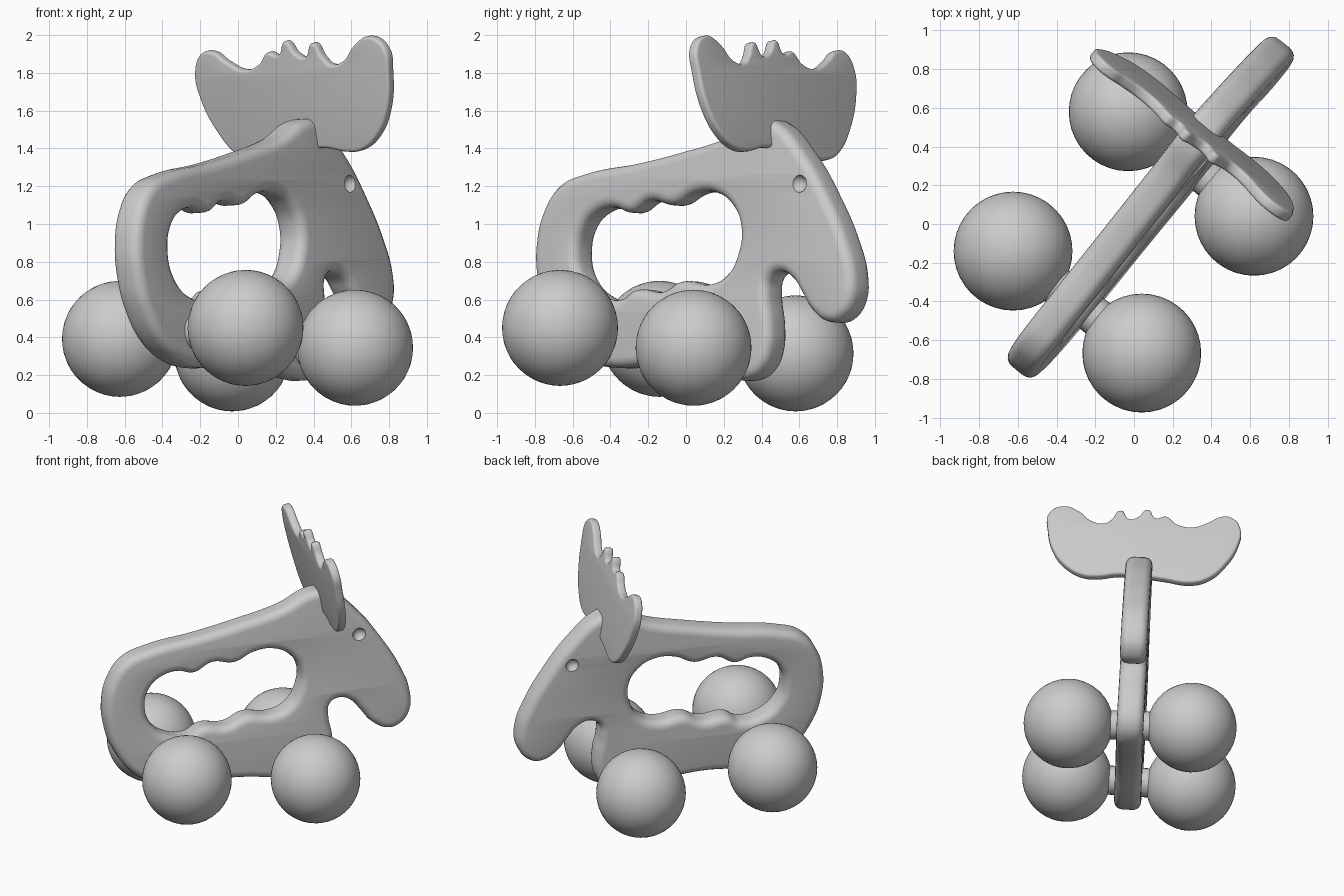
import bpy, bmesh, math
from mathutils import Vector, Matrix

if "Cube" in bpy.data.objects:
    bpy.data.objects.remove(bpy.data.objects["Cube"])

# Toy frame: U runs along the body, N points to its right side
A = math.radians(51)
U = Vector((math.cos(A), math.sin(A), 0))
N = Vector((math.sin(A), -math.cos(A), 0))
Z = Vector((0, 0, 1))


def frame(x, y, origin):
    m = Matrix((x, y, x.cross(y))).transposed().to_4x4()
    m.translation = origin
    return m


def select(ob):
    bpy.ops.object.select_all(action='DESELECT')
    ob.select_set(True)
    bpy.context.view_layer.objects.active = ob


def smooth(ob, angle=40):
    select(ob)
    bpy.ops.object.shade_smooth_by_angle(angle=math.radians(angle))


def plate(name, loops, half, bevel, matrix):
    """Rounded plate from closed smooth outlines (later loops are holes)."""
    cu = bpy.data.curves.new(name, 'CURVE')
    cu.dimensions, cu.fill_mode = '2D', 'BOTH'
    cu.resolution_u, cu.bevel_resolution = 6, 3
    cu.extrude, cu.bevel_depth, cu.offset = half - bevel, bevel, -bevel
    for pts in loops:
        s = cu.splines.new('BEZIER')
        s.bezier_points.add(len(pts) - 1)
        s.use_cyclic_u = True
        for bp, (x, y) in zip(s.bezier_points, pts):
            bp.co = (x, y, 0)
            bp.handle_left_type = bp.handle_right_type = 'AUTO'
    ob = bpy.data.objects.new(name, cu)
    bpy.context.collection.objects.link(ob)
    ob.matrix_world = matrix
    select(ob)
    bpy.ops.object.convert(target='MESH')
    ob = bpy.context.object
    bm = bmesh.new()
    bm.from_mesh(ob.data)
    bmesh.ops.remove_doubles(bm, verts=bm.verts, dist=0.0005)
    bmesh.ops.recalc_face_normals(bm, faces=bm.faces)
    bm.to_mesh(ob.data)
    bm.free()
    return ob


# Body with head, front leg and finger-grip hole
outline = [(.53, 1.555), (.64, 1.54), (.83, 1.38), (1.02, 1.13), (1.14, .92),
           (1.205, .74), (1.2, .59), (1.13, .5), (1.04, .48), (.93, .54),
           (.85, .64), (.79, .71), (.7, .745), (.635, .71), (.625, .62),
           (.65, .48), (.65, .34), (.6, .23), (.5, .175), (.38, .18),
           (.15, .225), (-.1, .25), (-.45, .24), (-.6, .27), (-.76, .36),
           (-.89, .53), (-.955, .72), (-.965, .9), (-.92, 1.07), (-.82, 1.2),
           (-.65, 1.265), (-.3, 1.32), (0, 1.38), (.3, 1.455)]
hole = [(-.68, .85), (-.65, .98), (-.56, 1.06), (-.45, 1.085), (-.33, 1.06),
        (-.2, 1.12), (-.04, 1.1), (.1, 1.16), (.24, 1.165), (.36, 1.1),
        (.425, .98), (.41, .84), (.34, .73), (.22, .68), (.03, .695),
        (-.1, .64), (-.28, .65), (-.38, .6), (-.52, .62), (-.64, .72)]
ROLL = 0.05
up = (Z * math.cos(ROLL) - N * math.sin(ROLL)).normalized()
body_m = frame(U, up, N * 0.05)
body = plate("body", [outline, hole], 0.092, 0.055, body_m)

# Eye dimples on both faces
for side in (-1, 1):
    bpy.ops.mesh.primitive_ico_sphere_add(subdivisions=2, radius=0.05)
    cutter = bpy.context.object
    cutter.name = "eye_cutter"
    cutter.matrix_world = body_m @ Matrix.Translation((.84, 1.21, side * 0.105))
    cutter.hide_render = True
    cutter.hide_set(True)
    mod = body.modifiers.new("eye", 'BOOLEAN')
    mod.object, mod.operation, mod.solver = cutter, 'DIFFERENCE', 'EXACT'
select(body)
for mod in list(body.modifiers):
    bpy.ops.object.modifier_apply(modifier=mod.name)
for ob in [o for o in bpy.data.objects if o.name.startswith("eye_cutter")]:
    bpy.data.objects.remove(ob)
smooth(body)

# Antlers: thin plate across the head, leaning slightly back
rim = [(.26, 1.38), (.36, 1.39), (.47, 1.46), (.56, 1.6), (.6, 1.8),
       (.59, 1.94), (.49, 2.0), (.38, 1.95), (.3, 1.87), (.21, 1.85),
       (.16, 1.89), (.1, 1.965), (.04, 1.89), (-.02, 1.91), (-.085, 1.975),
       (-.14, 1.9), (-.21, 1.915), (-.28, 1.85), (-.38, 1.82), (-.5, 1.865),
       (-.58, 1.915), (-.66, 1.91), (-.72, 1.81), (-.7, 1.66), (-.62, 1.5),
       (-.5, 1.37), (-.38, 1.33), (-.2, 1.36), (-.03, 1.39), (.12, 1.4)]
lean = 0.17
back = (Z * math.cos(lean) - U * math.sin(lean)).normalized()
antlers = plate("antlers", [[(x, z - 1.7) for x, z in rim]], 0.03, 0.018,
                frame(N, back, U * 0.565 + Z * 1.7))
smooth(antlers)

# Ball wheels and the axles that join each pair to the body
pairs = {"front": ((-.03, .58, .315), (.62, .04, .345)),
         "back": ((-.625, -.14, .392), (.04, -.667, .45))}
for end, (left, right) in pairs.items():
    for side, pos in (("left", left), ("right", right)):
        bpy.ops.mesh.primitive_ico_sphere_add(subdivisions=4, radius=0.307, location=pos)
        bpy.context.object.name = f"{end}_{side}_wheel"
        smooth(bpy.context.object)
    a, b = Vector(left), Vector(right)
    bpy.ops.mesh.primitive_cylinder_add(vertices=24, radius=0.1, depth=0.4,
                                        location=(a + b) / 2)
    axle = bpy.context.object
    axle.name = f"{end}_axle"
    axle.rotation_euler = (b - a).to_track_quat('Z', 'Y').to_euler()
    smooth(axle)
